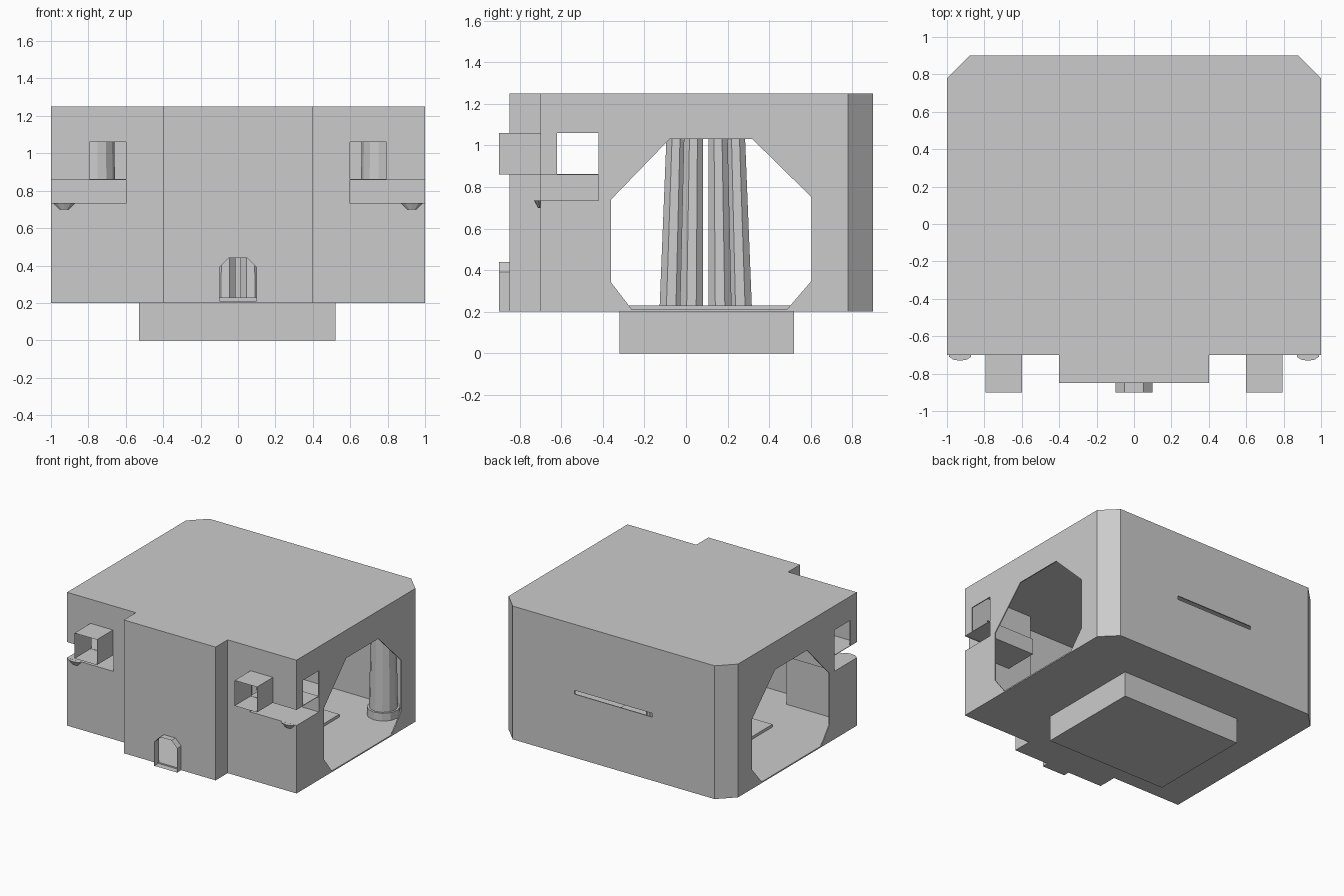
import bpy, bmesh, math
from mathutils import Vector

if "Cube" in bpy.data.objects:
    bpy.data.objects.remove(bpy.data.objects["Cube"])


def obj_from_bm(name, bm, recalc=True):
    if recalc:
        bmesh.ops.recalc_face_normals(bm, faces=bm.faces[:])
    me = bpy.data.meshes.new(name)
    bm.to_mesh(me)
    bm.free()
    ob = bpy.data.objects.new(name, me)
    bpy.context.scene.collection.objects.link(ob)
    return ob


def prism(name, pts, direction):
    """Closed prism: 3D outline swept along a direction."""
    bm = bmesh.new()
    face = bm.faces.new([bm.verts.new(p) for p in pts])
    ext = bmesh.ops.extrude_face_region(bm, geom=[face], use_keep_orig=True)
    verts = [g for g in ext['geom'] if isinstance(g, bmesh.types.BMVert)]
    bmesh.ops.translate(bm, verts=verts, vec=Vector(direction))
    return obj_from_bm(name, bm)


def box(name, lo, hi, omit=()):
    """Box between two corners; omit lists the open sides, e.g. '-y'."""
    bm = bmesh.new()
    bmesh.ops.create_cube(bm, size=1)
    for v in bm.verts:
        v.co = [lo[i] if v.co[i] < 0 else hi[i] for i in range(3)]
    bm.normal_update()
    gone = []
    for f in bm.faces:
        i = max(range(3), key=lambda k: abs(f.normal[k]))
        mid = (lo[i] + hi[i]) / 2
        side = ('+' if f.calc_center_median()[i] > mid else '-') + 'xyz'[i]
        if side in omit:
            gone.append(f)
    bmesh.ops.delete(bm, geom=gone, context='FACES_ONLY')
    return obj_from_bm(name, bm, recalc=not omit)


def cut(target, cutter):
    m = target.modifiers.new('cut', 'BOOLEAN')
    m.operation, m.solver, m.object = 'DIFFERENCE', 'EXACT', cutter
    bpy.context.view_layer.objects.active = target
    bpy.ops.object.modifier_apply(modifier=m.name)
    bpy.data.objects.remove(cutter)


def cone(name, base, top, r1, r2, sides):
    """Tapered post between two points."""
    a, b = Vector(base), Vector(top)
    bm = bmesh.new()
    bmesh.ops.create_cone(bm, cap_ends=True, segments=sides, radius1=r1,
                          radius2=r2, depth=(b - a).length)
    ob = obj_from_bm(name, bm)
    ob.location = (a + b) / 2
    ob.rotation_euler = (b - a).to_track_quat('Z', 'Y').to_euler()
    return ob


def span(s, a, b):
    return sorted((s * a, s * b))


# Hollow building with chamfered back corners and a front bay
half = [(0.4, -0.85), (0.4, -0.7), (1, -0.7), (1, 0.78), (0.88, 0.9)]
outline = half + [(-x, y) for x, y in reversed(half)]
body = prism('building_shell', [(x, y, 0.2) for x, y in outline], (0, 0, 1.05))
T = 0.008
inner = [(x - math.copysign(T, x), y + (T if y < 0 else -T)) for x, y in outline]
cut(body, prism('hollow', [(x, y, 0.2 + T) for x, y in inner], (0, 0, 1.05 - 2 * T)))

# Octagonal side openings, side windows and back slot
octagon = [(-0.26, 0.21), (-0.36, 0.34), (-0.36, 0.74), (-0.08, 1.03),
           (0.32, 1.03), (0.605, 0.75), (0.605, 0.35), (0.485, 0.21)]
cut(body, prism('side_opening', [(-1.2, y, z) for y, z in octagon], (2.4, 0, 0)))
cut(body, box('side_window', (-1.2, -0.62, 0.862), (1.2, -0.42, 1.06)))
cut(body, box('back_slot', (-0.34, 0.8, 0.7), (0.34, 1, 0.73)))

# Front doorway, framed by an open porch with a clipped top
door = [(-0.1, 0.21), (-0.1, 0.39), (-0.05, 0.44),
        (0.05, 0.44), (0.1, 0.39), (0.1, 0.21)]
cut(body, prism('door_hole', [(x, -0.95, z) for x, z in door], (0, 0.2, 0)))
bm = bmesh.new()
ring = [(x, max(z, 0.2) if z > 0.3 else 0.2) for x, z in door]
f = [bm.verts.new((x, -0.9, z)) for x, z in ring]
b = [bm.verts.new((x, -0.845, z)) for x, z in ring]
for i in range(len(ring)):
    j = (i + 1) % len(ring)
    bm.faces.new((f[i], f[j], b[j], b[i]))
obj_from_bm('door_porch', bm)

for s, tag in ((1, 'right'), (-1, 'left')):
    outer = '+x' if s > 0 else '-x'
    # Projecting window tube
    x0, x1 = span(s, 0.6, 0.795)
    cut(body, box('tube_hole', (x0, -0.8, 0.862), (x1, -0.6, 1.06)))
    box('window_tube_' + tag, (x0, -0.9, 0.86), (x1, -0.69, 1.06), ('-y', '+y'))
    # Corner recess below the windows
    x0, x1 = span(s, 0.595, 1.1)
    cut(body, box('notch', (x0, -0.8, 0.735), (x1, -0.42, 0.858)))
    x0, x1 = span(s, 0.595, 1.0)
    box('corner_recess_' + tag, (x0, -0.7, 0.735), (x1, -0.42, 0.86), ('-y', outer))
    # Small knob under the recess
    bm = bmesh.new()
    bmesh.ops.create_cone(bm, cap_ends=True, segments=10, radius1=0.025,
                          radius2=0.062, depth=0.035)
    for v in bm.verts:
        v.co.y *= 0.5
    knob = obj_from_bm('knob_' + tag, bm)
    knob.location = (s * 0.93, -0.7, 0.717)
    # Back corner column on a ring
    cone('corner_column_' + tag, (s * 0.75, 0.74, 0.2), (s * 0.75, 0.74, 1.24), 0.105, 0.085, 12)
    cone('column_ring_' + tag, (s * 0.75, 0.74, 0.2), (s * 0.75, 0.74, 0.27), 0.12, 0.12, 12)

# Base block, rising slightly through the floor
box('base_block', (-0.53, -0.32, 0), (0.52, 0.52, 0.23))

# Ring of leaning tapered posts in the middle of the hall
N = 8
for i in range(N):
    a = 2 * math.pi * (i + 0.5) / N
    c, s = math.cos(a), math.sin(a)
    cone('centre_post_%d' % (i + 1), (0.18 * c, 0.095 + 0.18 * s, 0.225),
         (0.155 * c, 0.095 + 0.155 * s, 1.03), 0.06, 0.05, 8)
